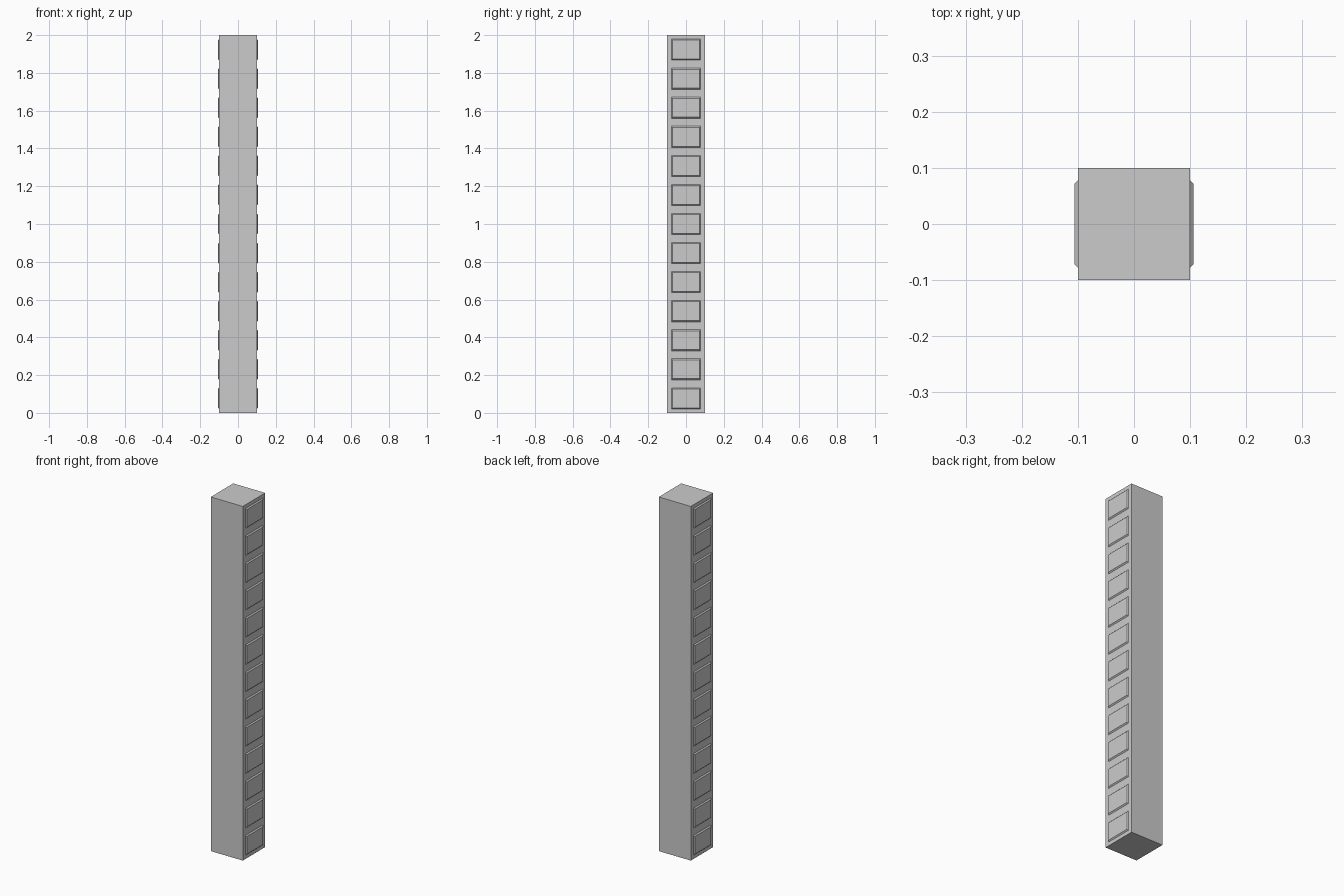
import bpy, bmesh

if "Cube" in bpy.data.objects:
    bpy.data.objects.remove(bpy.data.objects["Cube"])

COUNT = 13
PITCH = 2 / COUNT


def make_object(name, bm):
    bmesh.ops.recalc_face_normals(bm, faces=bm.faces)
    mesh = bpy.data.meshes.new(name)
    bm.to_mesh(mesh)
    bm.free()
    obj = bpy.data.objects.new(name, mesh)
    bpy.context.collection.objects.link(obj)
    return obj


def add_pad(bm, side, z):
    # Shallow tapered panel standing proud of the column face
    rings = []
    for x, hy, hz in ((0.1, 0.078, 0.056), (0.106, 0.072, 0.050)):
        rings.append([bm.verts.new((side * x, sy * hy, z + sz * hz))
                      for sy, sz in ((-1, -1), (1, -1), (1, 1), (-1, 1))])
    base, top = rings
    bm.faces.new(top)
    for i in range(4):
        j = (i + 1) % 4
        bm.faces.new((base[i], base[j], top[j], top[i]))
    bm.faces.new(base[::-1])


# Square column
bm = bmesh.new()
bmesh.ops.create_cube(bm, size=1)
bmesh.ops.scale(bm, vec=(0.2, 0.2, 2), verts=bm.verts)
bmesh.ops.translate(bm, vec=(0, 0, 1), verts=bm.verts)
make_object("column", bm)

# Rows of raised panels on both sides
for name, side in (("right_panels", 1), ("left_panels", -1)):
    bm = bmesh.new()
    for i in range(COUNT):
        add_pad(bm, side, (i + 0.5) * PITCH)
    make_object(name, bm)
